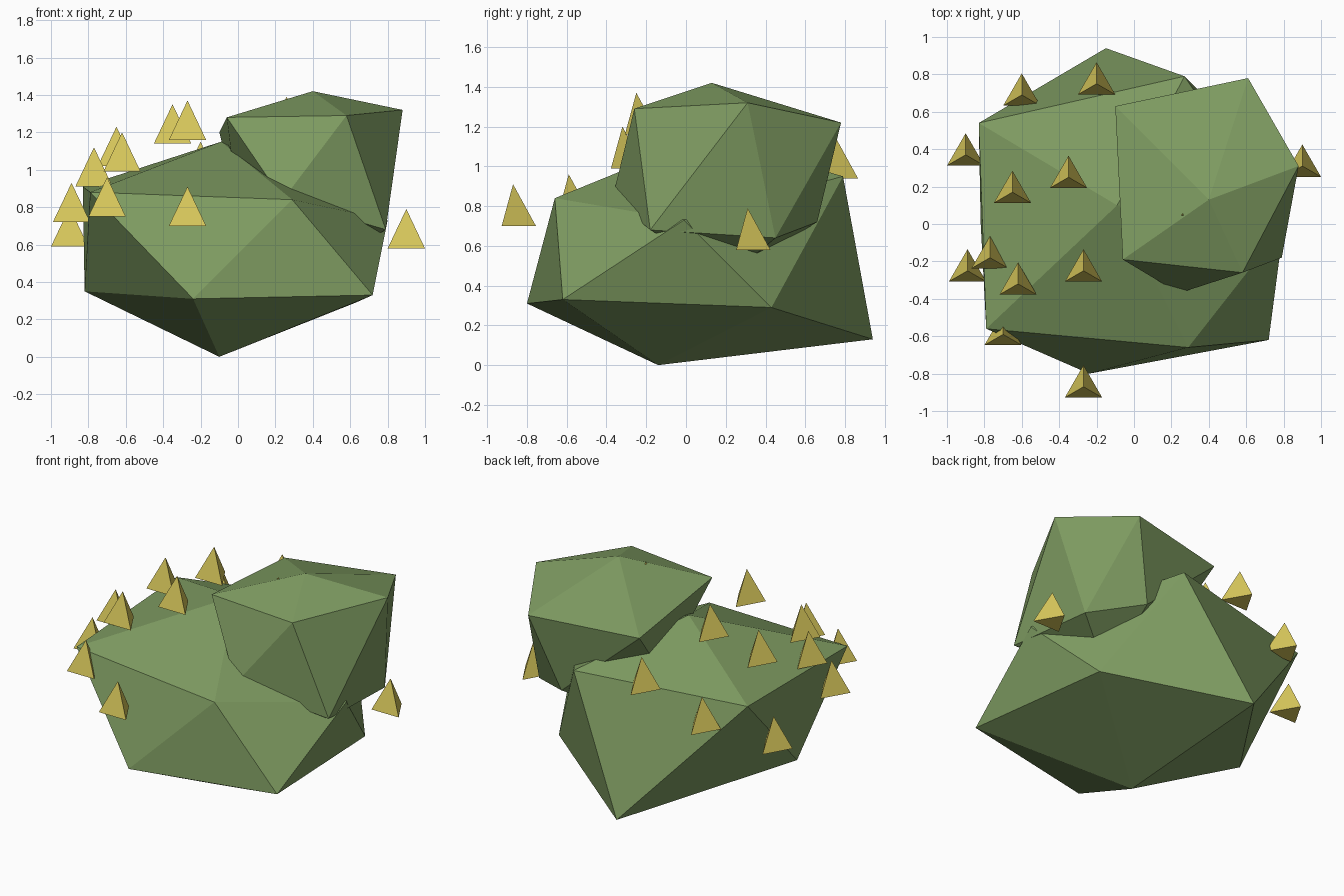
import bpy
import bmesh

default_cube = bpy.data.objects.get("Cube")
if default_cube:
    bpy.data.objects.remove(default_cube, do_unlink=True)


def make_material(name, colour):
    material = bpy.data.materials.new(name)
    material.use_nodes = True
    rgba = (*colour, 1)
    material.diffuse_color = rgba
    material.node_tree.nodes["Principled BSDF"].inputs["Base Color"].default_value = rgba
    return material


def finish(name, bm, material):
    """Turn a bmesh into a flat shaded object."""
    bmesh.ops.recalc_face_normals(bm, faces=bm.faces)
    mesh = bpy.data.meshes.new(name)
    bm.to_mesh(mesh)
    bm.free()
    mesh.materials.append(material)
    obj = bpy.data.objects.new(name, mesh)
    bpy.context.collection.objects.link(obj)
    return obj


def lumpy_icosahedron(name, bottom, lower_ring, upper_ring, top, material):
    """Twenty-sided lump: two five-point rings, closed by a point at each end."""
    bm = bmesh.new()
    base = bm.verts.new(bottom)
    peak = bm.verts.new(top)
    low = [bm.verts.new(point) for point in lower_ring]
    high = [bm.verts.new(point) for point in upper_ring]
    count = len(low)
    for i in range(count):
        j = (i + 1) % count
        bm.faces.new((base, low[i], low[j]))
        bm.faces.new((low[i], low[j], high[i]))
        bm.faces.new((high[i], high[j], low[j]))
        bm.faces.new((high[i], high[j], peak))
    return finish(name, bm, material)


def spike(name, tip, material, radius=0.115, height=0.21):
    """Three-sided pyramid with its apex at the tip and one edge facing the back."""
    bm = bmesh.new()
    apex = bm.verts.new(tip)
    x, y, z = tip
    half = radius * 3 ** 0.5 / 2
    offsets = ((0, radius), (-half, -radius / 2), (half, -radius / 2))
    base = [bm.verts.new((x + dx, y + dy, z - height)) for dx, dy in offsets]
    bm.faces.new(base)
    for i in range(len(base)):
        bm.faces.new((base[i - 1], base[i], apex))
    return finish(name, bm, material)


leaf_green = make_material("leaf green", (0.21, 0.33, 0.12))
spike_yellow = make_material("spike yellow", (0.69, 0.58, 0.105))

# Large main lump
lumpy_icosahedron(
    "large_lump",
    bottom=(-.1, -.14, 0),
    lower_ring=[(.72, -.62, .33), (-.24, -.8, .31), (-.82, .01, .35),
                (-.15, .94, .13), (.63, .43, .29)],
    upper_ring=[(.29, -.66, .84), (-.79, -.56, .88), (-.83, .54, .91),
                (.27, .79, .95), (.8, -.01, .73)],
    top=(-.09, .1, 1.15),
    material=leaf_green,
)

# Smaller lump sunk into the top left of the main one
lumpy_icosahedron(
    "small_lump",
    bottom=(.4, .22, .45),
    lower_ring=[(.79, -.18, .68), (.24, -.37, .84), (0, .25, .8),
                (.45, .66, .72), (.76, .45, .64)],
    upper_ring=[(.58, -.26, 1.29), (-.06, -.19, 1.28), (-.1, .63, 1.2),
                (.61, .78, 1.22), (.88, .31, 1.32)],
    top=(.4, .13, 1.42),
    material=leaf_green,
)

# Spikes scattered over both lumps, placed by their tips
spike_tips = [
    (-.35, .25, 1.35), (-.27, -.25, 1.37), (-.65, .17, 1.23),
    (-.62, -.32, 1.2), (-.77, -.18, 1.12), (-.7, -.59, .96),
    (-.89, -.25, .93), (-.9, .37, .8), (-.27, -.87, .91),
    (-.2, .75, 1.15), (-.6, .69, .97), (.9, .31, .79), (.26, .05, 1.39),
]
for number, tip in enumerate(spike_tips, 1):
    spike(f"spike_{number}", tip, spike_yellow)
